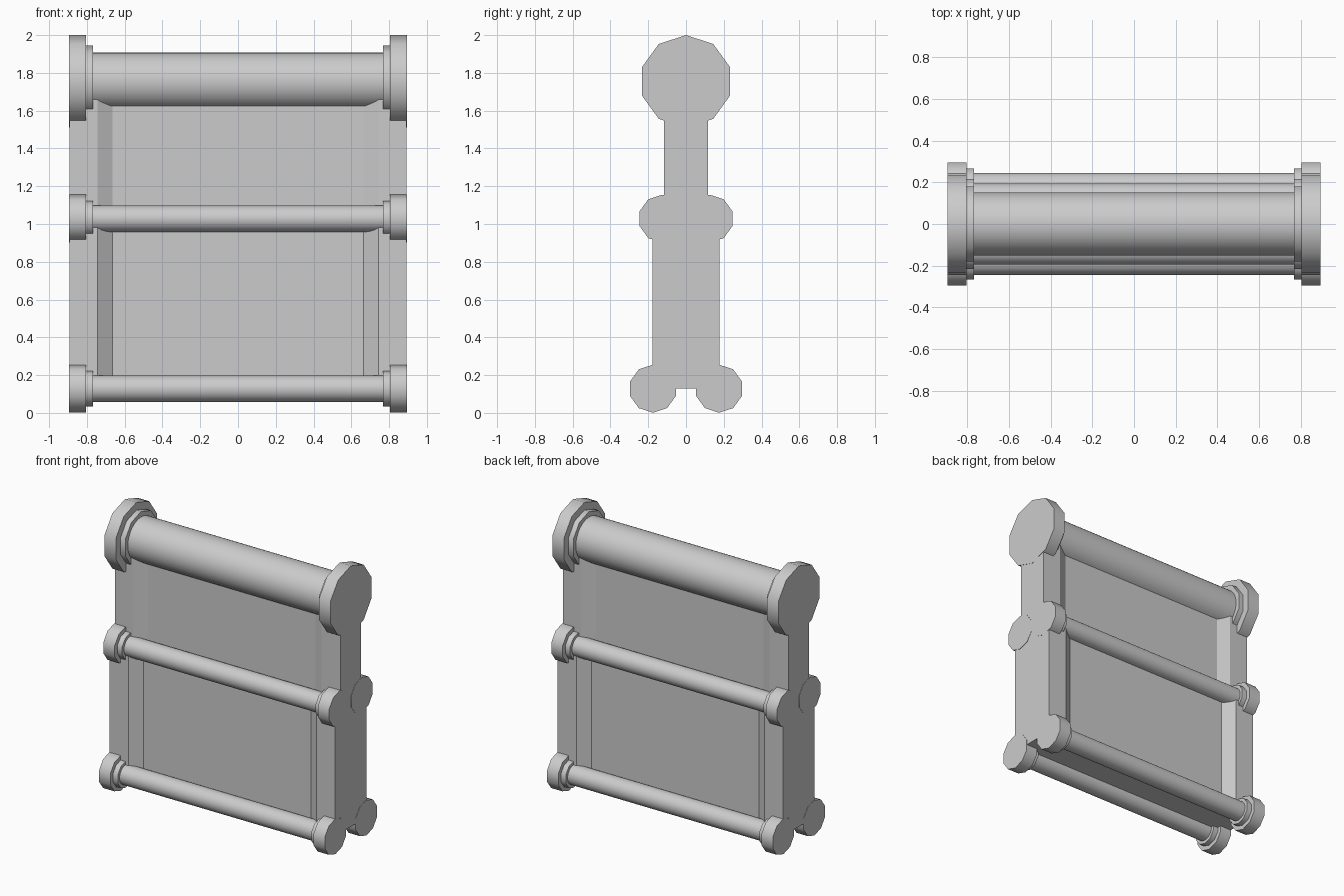
import bpy, bmesh, math

if "Cube" in bpy.data.objects:
    bpy.data.objects.remove(bpy.data.objects["Cube"])


def make_object(name, bm, smooth_angle=None):
    bmesh.ops.recalc_face_normals(bm, faces=bm.faces)
    mesh = bpy.data.meshes.new(name)
    bm.to_mesh(mesh)
    bm.free()
    obj = bpy.data.objects.new(name, mesh)
    bpy.context.collection.objects.link(obj)
    if smooth_angle:
        bpy.ops.object.select_all(action='DESELECT')
        obj.select_set(True)
        bpy.context.view_layer.objects.active = obj
        bpy.ops.object.shade_smooth_by_angle(angle=math.radians(smooth_angle))
    return obj


def prism(name, sides, radius, x0, x1, y, z):
    """Round bar along x, with one corner pointing straight up."""
    bm = bmesh.new()
    ends = []
    for x in (x0, x1):
        ends.append([bm.verts.new((x, y + radius * math.sin(i * math.tau / sides),
                                   z + radius * math.cos(i * math.tau / sides)))
                     for i in range(sides)])
    bm.faces.new(ends[0])
    bm.faces.new(ends[1][::-1])
    for i in range(sides):
        j = (i + 1) % sides
        bm.faces.new((ends[0][i], ends[0][j], ends[1][j], ends[1][i]))
    return make_object(name, bm, 40)


def wall(name, post_y, panel_y, z0, z1):
    """Recessed panel between two thicker end posts, extruded upwards."""
    front = [(-0.893, -post_y), (-0.745, -post_y), (-0.665, -panel_y),
             (0.665, -panel_y), (0.745, -post_y), (0.893, -post_y)]
    outline = front + [(-x, -y) for x, y in front]
    bm = bmesh.new()
    face = bm.faces.new([bm.verts.new((x, y, z0)) for x, y in outline])
    res = bmesh.ops.extrude_face_region(bm, geom=[face], use_keep_orig=True)
    top = [g for g in res['geom'] if isinstance(g, bmesh.types.BMVert)]
    bmesh.ops.translate(bm, verts=top, vec=(0, 0, z1 - z0))
    return make_object(name, bm)


def rail(name, y, z, bar_r, collar_r, cap_r):
    """Round rail with a stepped collar and a ten-sided cap at each end."""
    prism(name + "_bar", 32, bar_r, -0.79, 0.79, y, z)
    for side, s in (("left", -1), ("right", 1)):
        prism(f"{name}_collar_{side}", 10, collar_r, s * 0.767, s * 0.82, y, z)
        prism(f"{name}_cap_{side}", 10, cap_r, s * 0.805, s * 0.895, y, z)


# Wall: thick lower half, thinner upper half
wall("lower_wall", 0.178, 0.122, 0.13, 1.03)
wall("upper_wall", 0.117, 0.075, 1.03, 1.755)

# Large top rail
rail("top_rail", 0, 1.755, 0.152, 0.19, 0.245)

# Small rails on both faces
for label, s in (("front", -1), ("back", 1)):
    rail(f"middle_rail_{label}", s * 0.125, 1.028, 0.07, 0.095, 0.127)
    rail(f"bottom_rail_{label}", s * 0.175, 0.128, 0.07, 0.095, 0.127)
